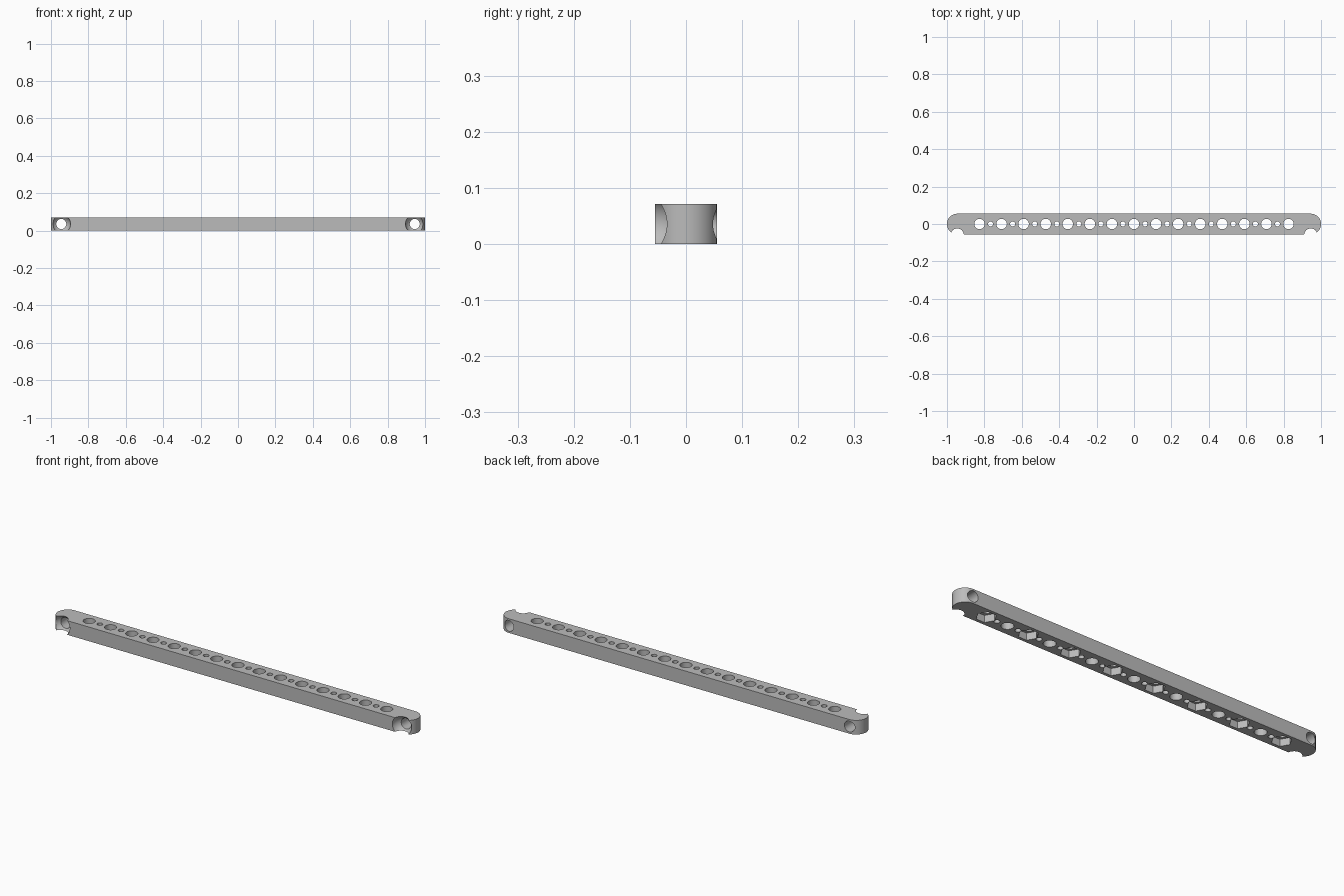
import bpy, bmesh, math
from mathutils import Matrix, Vector

cube = bpy.data.objects.get("Cube")
if cube:
    bpy.data.objects.remove(cube, do_unlink=True)

HALF_W, HEIGHT = 0.055, 0.071
END_X = 1 - HALF_W
PITCH = 0.118
MID = HEIGHT / 2

grey = bpy.data.materials.new("plain grey")
grey.use_nodes = True
colour = (0.5, 0.5, 0.5, 1)
grey.diffuse_color = colour
grey.node_tree.nodes["Principled BSDF"].inputs["Base Color"].default_value = colour


def to_object(name, bm):
    bmesh.ops.recalc_face_normals(bm, faces=bm.faces)
    mesh = bpy.data.meshes.new(name)
    bm.to_mesh(mesh)
    bm.free()
    mesh.materials.append(grey)
    obj = bpy.data.objects.new(name, mesh)
    bpy.context.collection.objects.link(obj)
    return obj


def add_prism(bm, centre, radius, depth, sides, rotation=Matrix()):
    bmesh.ops.create_cone(bm, cap_ends=True, segments=sides, radius1=radius,
                          radius2=radius, depth=depth,
                          matrix=Matrix.Translation(centre) @ rotation)


def cut(target, name, bm):
    cutter = to_object(name, bm)
    cutter.hide_render = True
    mod = target.modifiers.new(name, "BOOLEAN")
    mod.operation = "DIFFERENCE"
    mod.solver = "EXACT"
    mod.object = cutter
    return cutter


# Bar with fully rounded ends
bm = bmesh.new()
ring = []
for side in (1, -1):
    for i in range(33):
        a = math.pi * (i / 32 - 0.5) + (0 if side > 0 else math.pi)
        ring.append(bm.verts.new((side * END_X + HALF_W * math.cos(a),
                                  HALF_W * math.sin(a), 0)))
base = bm.faces.new(ring)
top = bmesh.ops.extrude_face_region(bm, geom=[base])
bmesh.ops.translate(bm, vec=(0, 0, HEIGHT),
                    verts=[g for g in top["geom"] if isinstance(g, bmesh.types.BMVert)])
bar = to_object("perforated_bar", bm)
cutters = []

# Row of large holes with small holes between them
bm = bmesh.new()
for i in range(-14, 15):
    large = i % 2 == 0
    add_prism(bm, Vector((i * PITCH / 2, 0, MID)), 0.028 if large else 0.0135,
              0.2, 32 if large else 20)
cutters.append(cut(bar, "vertical_holes", bm))

# Hexagonal nut pockets under every other large hole
bm = bmesh.new()
for i in range(-7, 8, 2):
    add_prism(bm, Vector((i * PITCH, 0, 0)), 0.046, 0.07, 6,
              Matrix.Rotation(math.pi / 2, 4, "Z"))
cutters.append(cut(bar, "nut_pockets", bm))

# Cross bores through both ends
bm = bmesh.new()
for side in (1, -1):
    add_prism(bm, Vector((side * END_X, 0, MID)), 0.027, 0.3, 32,
              Matrix.Rotation(math.pi / 2, 4, "X"))
cutters.append(cut(bar, "cross_bores", bm))

# Spherical sockets at the front of the bores
bm = bmesh.new()
for side in (1, -1):
    bmesh.ops.create_uvsphere(bm, u_segments=48, v_segments=24, radius=0.05,
                              matrix=Matrix.Translation((side * END_X, -0.059, MID)))
cutters.append(cut(bar, "end_sockets", bm))

# Apply the cuts and discard the cutters
bpy.context.view_layer.update()
evaluated = bar.evaluated_get(bpy.context.evaluated_depsgraph_get())
finished = bpy.data.meshes.new_from_object(evaluated)
bar.modifiers.clear()
bar.data = finished
finished.materials.clear()
finished.materials.append(grey)
for poly in finished.polygons:
    poly.material_index = 0
for cutter in cutters:
    bpy.data.objects.remove(cutter, do_unlink=True)

bpy.ops.object.select_all(action="DESELECT")
bar.select_set(True)
bpy.context.view_layer.objects.active = bar
bpy.ops.object.shade_smooth_by_angle(angle=math.radians(30))
